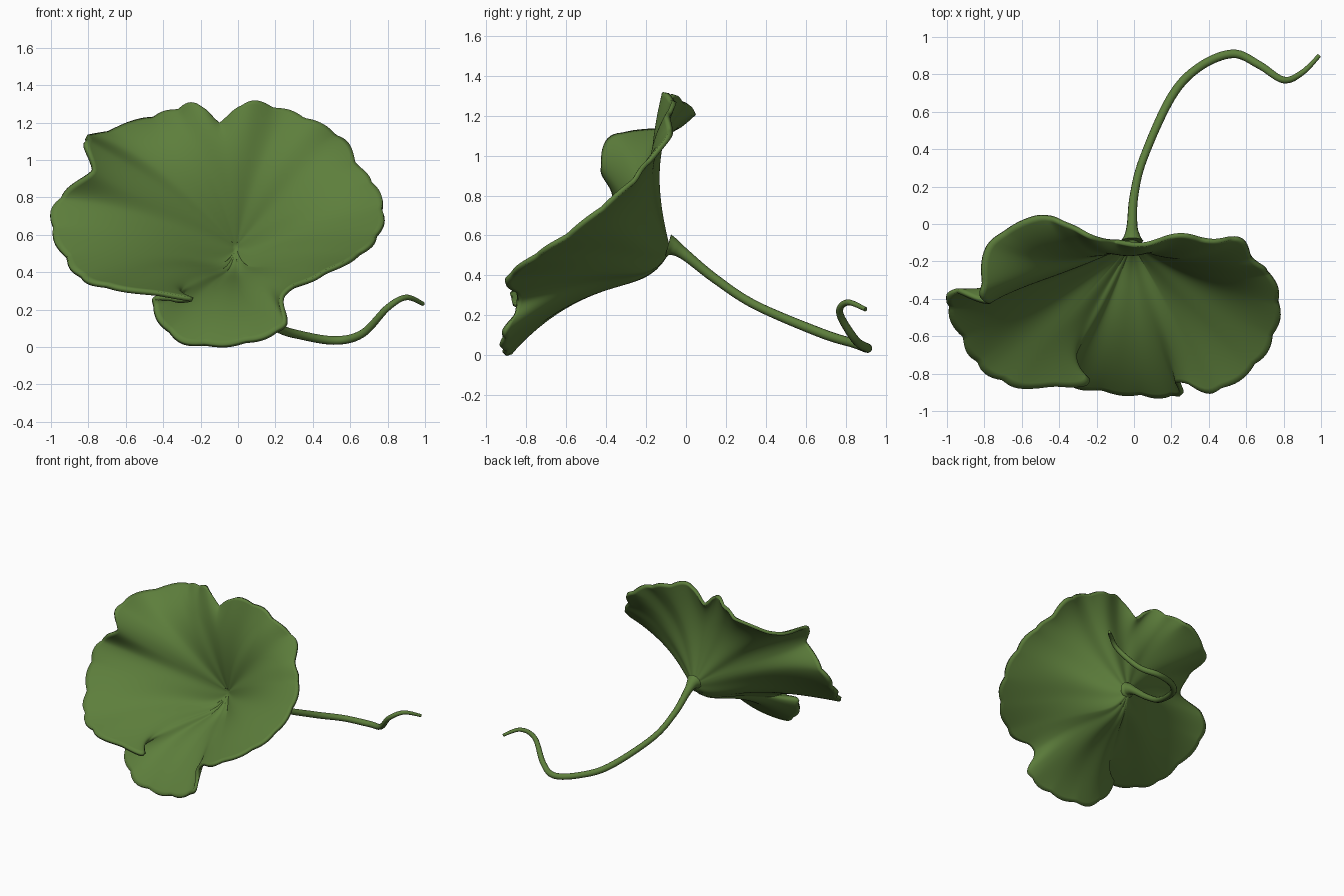
import bpy, bmesh, math
from mathutils import Vector

if "Cube" in bpy.data.objects:
    bpy.data.objects.remove(bpy.data.objects["Cube"])

green = bpy.data.materials.new("leaf green")
green.diffuse_color = (0.11, 0.21, 0.045, 1)
green.use_nodes = True
green.node_tree.nodes["Principled BSDF"].inputs["Base Color"].default_value = green.diffuse_color

# Rim of the leaf, clockwise from the top: x, y, z, bulge towards the front
RIM = [
    (-0.10, -0.09, 1.20, .10), (0.05, -0.11, 1.31, .08), (0.24, -0.06, 1.27, .06),
    (0.42, -0.09, 1.20, .09), (0.57, -0.08, 1.10, .12), (0.65, -0.20, 0.96, .09),
    (0.73, -0.27, 0.87, .06), (0.78, -0.42, 0.74, .03), (0.75, -0.60, 0.60, .01),
    (0.64, -0.77, 0.49, .0), (0.43, -0.90, 0.38, .0), (0.24, -0.84, 0.28, .0),
    (0.25, -0.91, 0.12, .02), (0.10, -0.92, 0.04, .04), (-0.10, -0.90, 0.01, .05),
    (-0.30, -0.87, 0.03, .04), (-0.42, -0.82, 0.14, .02), (-0.45, -0.78, 0.26, .0),
    (-0.32, -0.80, 0.25, .0), (-0.26, -0.86, 0.26, .0), (-0.62, -0.87, 0.31, .0),
    (-0.82, -0.77, 0.36, .01), (-0.92, -0.62, 0.47, .03), (-1.0, -0.44, 0.64, .05),
    (-0.96, -0.36, 0.80, .05), (-0.79, -0.42, 0.94, .03), (-0.82, -0.36, 1.10, .05),
    (-0.77, -0.10, 1.13, .10), (-0.52, 0.04, 1.21, .13), (-0.36, 0.0, 1.26, .12),
    (-0.22, -0.07, 1.30, .11),
]
STEPS, RINGS = 10, 36
CENTRE = Vector((-0.01, -0.09, 0.53))
FACING = Vector((0, -0.75, 0.66))


def spline(points, i, t):
    a, b, c, d = (Vector(points[(i + k) % len(points)]) for k in (-1, 0, 1, 2))
    return 0.5 * (2*b + (c - a)*t + (2*a - 5*b + 4*c - d)*t*t + (3*b - a - 3*c + d)*t**3)


def finish(obj):
    obj.data.materials.append(green)
    for p in obj.data.polygons:
        p.use_smooth = True


# Sample the rim and make a softened copy that guides the inner leaf
rim = [spline(RIM, i, s / STEPS) for i in range(len(RIM)) for s in range(STEPS)]
N, W = len(rim), 15


def soften(ring):
    return [sum((ring[(j + k) % N] for k in range(-W, W + 1)), Vector((0, 0, 0, 0))) / (2*W + 1)
            for j in range(N)]


soft = soften(soften(soften(rim)))

# Leaf blade: rings from the throat out to the scalloped, ruffled rim
bm = bmesh.new()
hub = bm.verts.new(CENTRE)
prev = None
for r in range(1, RINGS + 1):
    t = r / RINGS
    ring = []
    for j in range(N):
        # the folded notch only reaches a short way in from the rim
        near = math.exp(-((j / STEPS - 18.3) / 2.2) ** 2)
        p = soft[j].lerp(rim[j], t ** (2.2 + 4 * near))
        u = j / N * 2 * math.pi
        scallop = 0.02 * (abs(math.sin(u * 16 + 0.8 * math.sin(3 * u))) - 0.7) * t ** 12
        pos = CENTRE + (p.to_3d() - CENTRE) * (t + scallop)
        pleat = 0.006 * math.sin(u * 11 + 1.0) * math.sin(math.pi * t)
        pos += FACING * (p.w * 4 * t * (1 - t) + pleat)
        # the lower half drops steeply out of the throat
        down = min(1, max(0, (0.85 - soft[j].z) / 0.5))
        s = t / 0.16
        pos.z -= 0.075 * down * s * math.exp(1 - s)
        ring.append(bm.verts.new(pos))
    for j in range(N):
        k = (j + 1) % N
        if prev:
            bm.faces.new((prev[j], prev[k], ring[k], ring[j]))
        else:
            bm.faces.new((hub, ring[k], ring[j]))
    prev = ring
bmesh.ops.recalc_face_normals(bm, faces=bm.faces)
mesh = bpy.data.meshes.new("leaf_blade")
bm.to_mesh(mesh)
bm.free()
leaf = bpy.data.objects.new("leaf_blade", mesh)
bpy.context.collection.objects.link(leaf)
finish(leaf)
solid = leaf.modifiers.new("thickness", 'SOLIDIFY')
solid.thickness = 0.024
solid.offset = 0

# Curling stem: x, y, z, radius; it widens where it meets the leaf
STEM = [
    (-0.01, -0.09, 0.55, .06), (-0.01, -0.06, 0.54, .042), (-0.01, 0.0, 0.50, .028),
    (0.0, 0.15, 0.38, .023), (0.05, 0.35, 0.25, .022), (0.20, 0.68, 0.11, .024),
    (0.35, 0.84, 0.06, .023), (0.53, 0.91, 0.035, .023), (0.67, 0.85, 0.075, .021),
    (0.80, 0.77, 0.21, .018), (0.90, 0.81, 0.265, .015), (0.99, 0.90, 0.23, .011),
]
curve = bpy.data.curves.new("stem", 'CURVE')
curve.dimensions = '3D'
curve.bevel_depth = 1.0
curve.bevel_resolution = 4
curve.use_fill_caps = True
path = curve.splines.new('POLY')
samples = []
ext = [STEM[0]] + STEM + [STEM[-1]]
for i in range(1, len(ext) - 2):
    samples += [spline(ext, i, s / 8) for s in range(8)]
samples.append(Vector(STEM[-1]))
path.points.add(len(samples) - 1)
for pt, s in zip(path.points, samples):
    pt.co = (s.x, s.y, s.z, 1)
    pt.radius = s.w
path.use_smooth = True
stem = bpy.data.objects.new("stem", curve)
bpy.context.collection.objects.link(stem)
curve.materials.append(green)
